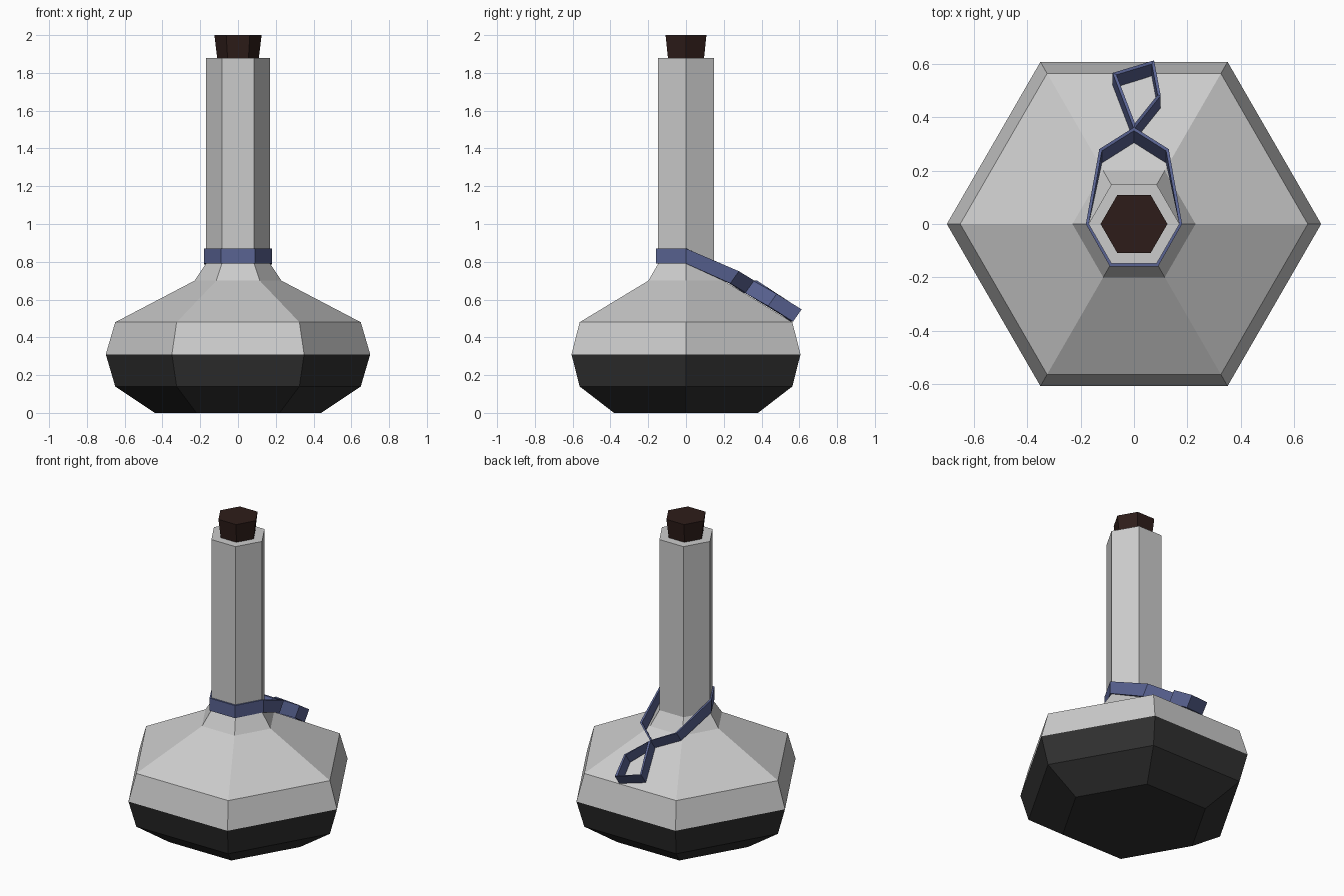
import bpy
from math import cos, sin, pi
from mathutils import Vector

if "Cube" in bpy.data.objects:
    bpy.data.objects.remove(bpy.data.objects["Cube"])


def material(name, rgb):
    m = bpy.data.materials.new(name)
    m.diffuse_color = (*rgb, 1)
    m.use_nodes = True
    m.node_tree.nodes["Principled BSDF"].inputs["Base Color"].default_value = m.diffuse_color
    return m


def add_mesh(name, verts, faces, mats):
    me = bpy.data.meshes.new(name)
    me.from_pydata(verts, [], faces)
    for m in mats:
        me.materials.append(m)
    ob = bpy.data.objects.new(name, me)
    bpy.context.collection.objects.link(ob)
    return ob


def hex_lathe(name, profile, mats):
    """Six-sided closed solid from (radius, z) rings, bottom to top."""
    n = 6
    verts = [(r * cos(i * 2 * pi / n), r * sin(i * 2 * pi / n), z)
             for r, z in profile for i in range(n)]
    faces = [tuple(reversed(range(n)))]
    for k in range(len(profile) - 1):
        for i in range(n):
            j = (i + 1) % n
            faces.append((k*n + i, k*n + j, k*n + n + j, k*n + n + i))
    faces.append(tuple(range(len(verts) - n, len(verts))))
    return add_mesh(name, verts, faces, mats)


def strap_loop(name, top, mat, thick=0.011):
    """Closed band; top edge is counter-clockwise outer points."""
    n = len(top)
    verts = []
    for i, p in enumerate(top):
        p = Vector(p)
        a = (p - Vector(top[i - 1])).xy.normalized()
        b = (Vector(top[(i + 1) % n]) - p).xy.normalized()
        na, nb = Vector((-a.y, a.x)), Vector((-b.y, b.x))
        inward = (na + nb) * (thick / max(1 + na.dot(nb), 0.25))
        inner = p + Vector((inward.x, inward.y, 0))
        # on the neck the band hangs straight; on the shoulder it leans
        drop = Vector((0, -0.045, -0.064)) if p.y > 0.1 else Vector((0, 0, -0.08))
        verts += [p, inner, inner + drop, p + drop]
    faces = []
    for i in range(n):
        for k in range(4):
            a, b = i * 4, ((i + 1) % n) * 4
            k2 = (k + 1) % 4
            faces.append((a + k, a + k2, b + k2, b + k))
    return add_mesh(name, verts, faces, [mat])


glass = material("glass_grey", (0.8, 0.8, 0.8))
dark = material("dark_base", (0.03, 0.03, 0.03))
brown = material("cork_brown", (0.027, 0.012, 0.01))
blue = material("strap_blue", (0.1, 0.125, 0.29))

# Bottle: dark lower half, grey shoulder and neck
bottle = hex_lathe("bottle", [(0.44, 0), (0.65, 0.14), (0.70, 0.31), (0.65, 0.48),
                              (0.23, 0.70), (0.17, 0.79), (0.17, 1.88)], [glass, dark])
for f in bottle.data.polygons:
    if f.center.z < 0.31:
        f.material_index = 1

# Stopper
hex_lathe("cork", [(0.108, 1.86), (0.125, 2.0)], [brown])

# Strap around the neck and its hanging tail loop
strap_loop("neck_strap", [(-0.18, 0, 0.87), (-0.09, -0.159, 0.87), (0.09, -0.159, 0.87),
                          (0.18, 0, 0.87), (0.13, 0.28, 0.75), (0, 0.362, 0.70),
                          (-0.13, 0.28, 0.75)], blue)
strap_loop("strap_tail", [(0, 0.355, 0.70), (0.10, 0.48, 0.63), (0.075, 0.612, 0.548),
                          (-0.08, 0.565, 0.577)], blue)
